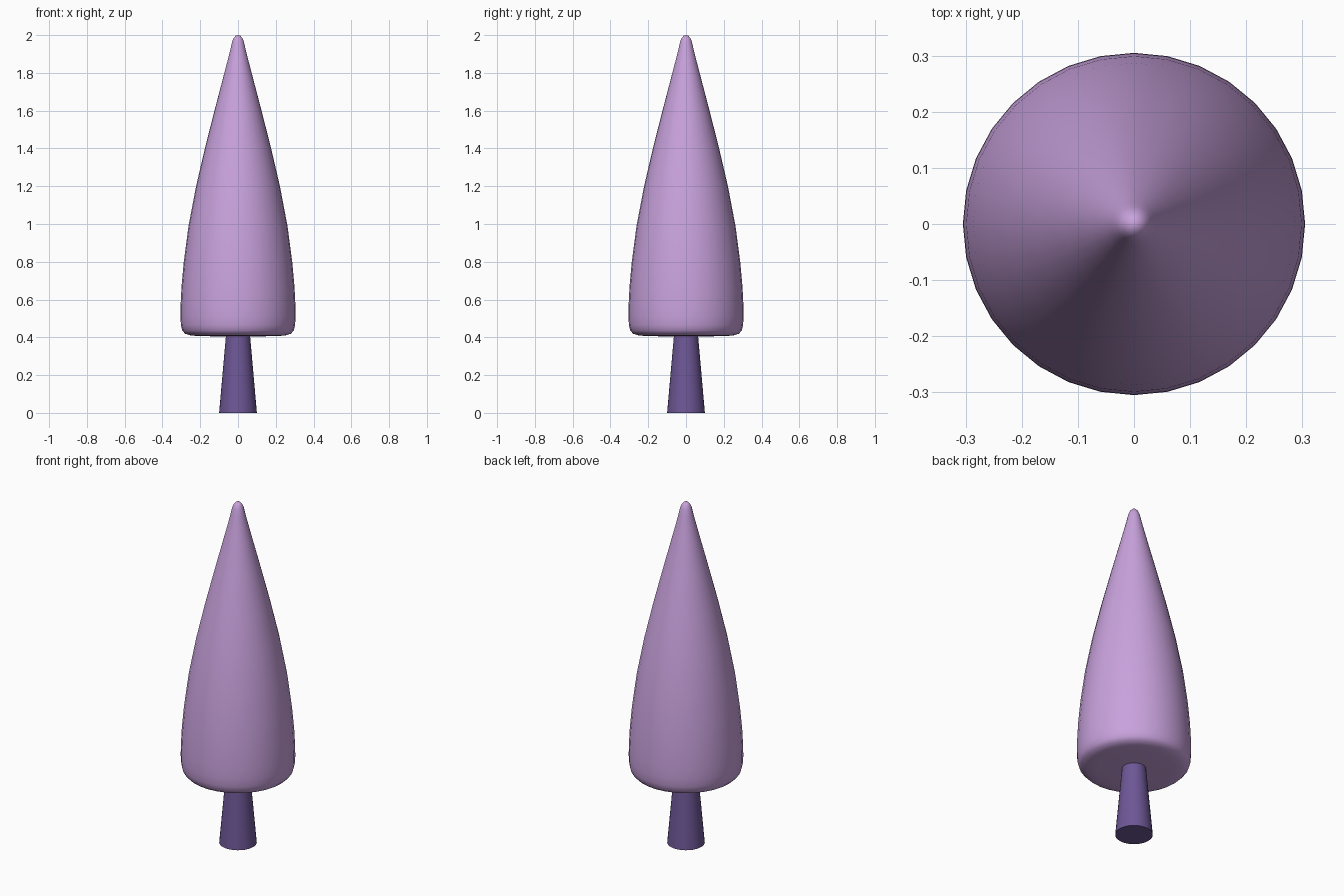
import bpy
import bmesh
import math

default = bpy.data.objects.get("Cube")
if default:
    bpy.data.objects.remove(default, do_unlink=True)


def make_material(name, color):
    mat = bpy.data.materials.new(name)
    mat.use_nodes = True
    mat.diffuse_color = color
    mat.node_tree.nodes["Principled BSDF"].inputs["Base Color"].default_value = color
    return mat


def lathe(name, profile, mat, sides=32):
    """Spin a (radius, height) profile around z; zero radii become poles."""
    bm = bmesh.new()
    verts = [bm.verts.new((r, 0, z)) for r, z in profile]
    edges = [bm.edges.new(pair) for pair in zip(verts, verts[1:])]
    bmesh.ops.spin(bm, geom=verts + edges, cent=(0, 0, 0), axis=(0, 0, 1),
                   angle=math.tau, steps=sides, use_duplicate=False)
    bmesh.ops.remove_doubles(bm, verts=bm.verts, dist=0.0005)
    bmesh.ops.recalc_face_normals(bm, faces=bm.faces)
    mesh = bpy.data.meshes.new(name)
    bm.to_mesh(mesh)
    bm.free()
    mesh.materials.append(mat)
    obj = bpy.data.objects.new(name, mesh)
    bpy.context.collection.objects.link(obj)
    bpy.ops.object.select_all(action='DESELECT')
    obj.select_set(True)
    bpy.context.view_layer.objects.active = obj
    bpy.ops.object.shade_smooth_by_angle(angle=math.radians(45))
    return obj


lilac = make_material("lilac foliage", (0.58, 0.36, 0.72, 1))
violet = make_material("violet bark", (0.155, 0.095, 0.305, 1))

# Tapered trunk, reaching slightly into the crown
lathe("trunk", [(0, 0), (0.1, 0), (0.062, 0.43), (0, 0.43)], violet)

# Bullet-shaped crown with rounded rim and tip
lathe("crown", [
    (0, 0.405), (0.2, 0.406), (0.25, 0.41), (0.28, 0.419), (0.295, 0.436),
    (0.302, 0.465), (0.305, 0.51), (0.304, 0.57), (0.299, 0.67),
    (0.287, 0.8), (0.262, 0.99), (0.222, 1.2), (0.173, 1.41),
    (0.122, 1.61), (0.08, 1.77), (0.054, 1.87), (0.039, 1.93),
    (0.031, 1.965), (0.023, 1.985), (0.012, 1.997), (0, 2),
], lilac)
